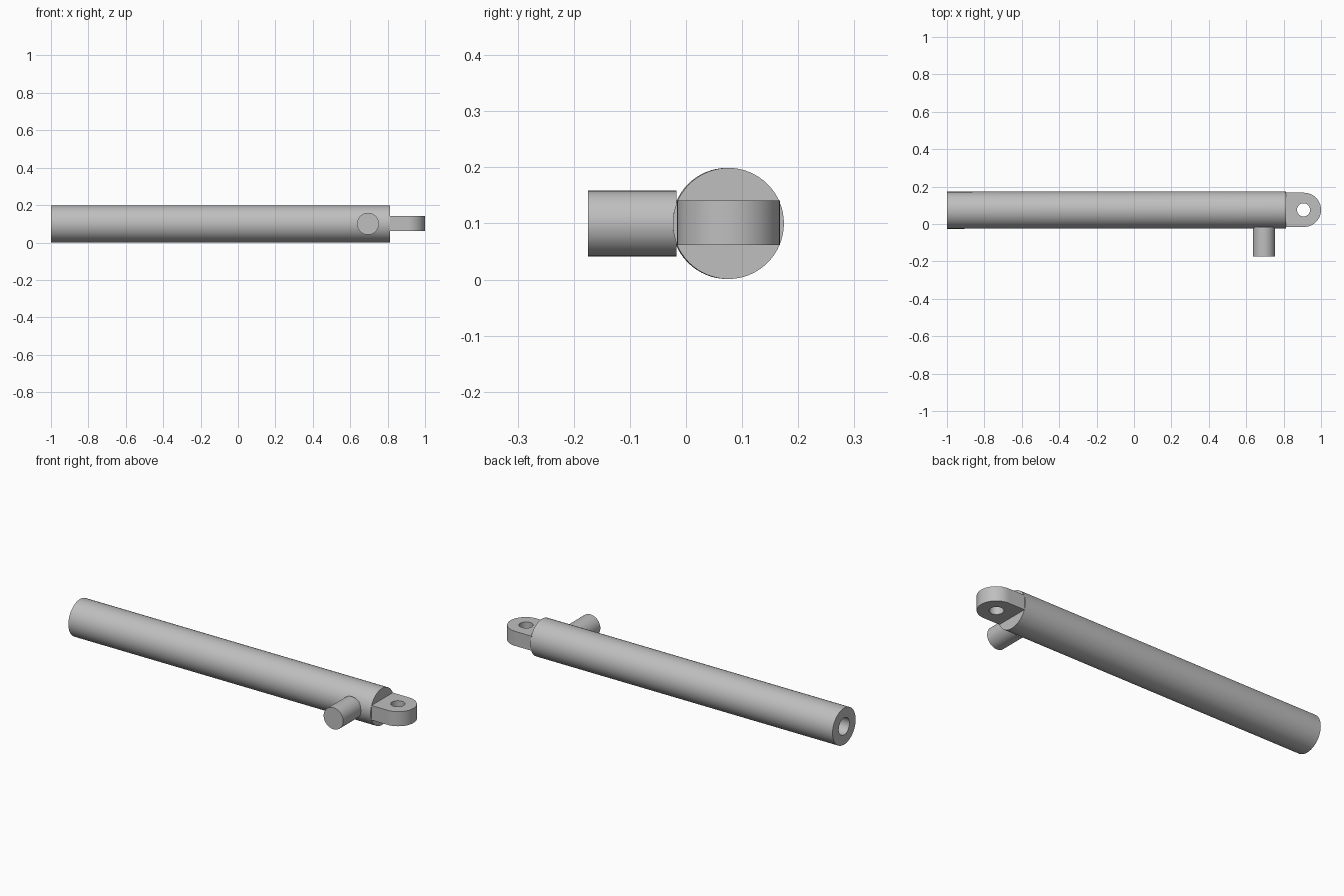
import bpy
import bmesh
from math import sin, cos, pi, radians
from mathutils import Vector

cube = bpy.data.objects.get("Cube")
if cube:
    bpy.data.objects.remove(cube, do_unlink=True)

steel = bpy.data.materials.new("light_grey_steel")
steel.use_nodes = True
GREY = (0.52, 0.52, 0.52, 1)
steel.diffuse_color = GREY
steel.node_tree.nodes["Principled BSDF"].inputs["Base Color"].default_value = GREY

SIDES = 64
ANGLES = [2 * pi * i / SIDES for i in range(SIDES)]


def loft(name, rings, closed=False):
    """Skin a list of rings; cap both ends, or join last to first."""
    bm = bmesh.new()
    loops = [[bm.verts.new(p) for p in ring] for ring in rings]
    pairs = list(zip(loops, loops[1:]))
    if closed:
        pairs.append((loops[-1], loops[0]))
    else:
        bm.faces.new(loops[0])
        bm.faces.new(loops[-1])
    for a, b in pairs:
        for i in range(SIDES):
            j = (i + 1) % SIDES
            bm.faces.new((a[i], a[j], b[j], b[i]))
    bmesh.ops.recalc_face_normals(bm, faces=bm.faces)
    mesh = bpy.data.meshes.new(name)
    bm.to_mesh(mesh)
    bm.free()
    mesh.materials.append(steel)
    obj = bpy.data.objects.new(name, mesh)
    bpy.context.collection.objects.link(obj)
    bpy.ops.object.select_all(action="DESELECT")
    obj.select_set(True)
    bpy.context.view_layer.objects.active = obj
    bpy.ops.object.shade_smooth_by_angle(angle=radians(30))
    return obj


def ring_x(x, y, r):
    return [Vector((x, y + r * cos(a), 0.1 + r * sin(a))) for a in ANGLES]


def ring_y(x, y, r):
    return [Vector((x + r * cos(a), y, 0.1 + r * sin(a))) for a in ANGLES]


# Barrel with a deep blind bore, open at the left end
NEAR, FAR = 0.0755, 0.0735
loft("barrel", [ring_x(0.6, NEAR, 0.046), ring_x(-1, FAR, 0.046),
                ring_x(-1, FAR, 0.099), ring_x(0.812, NEAR, 0.099)])

# Side trunnion pin
loft("trunnion_pin", [ring_y(0.695, -0.175, 0.0585), ring_y(0.695, -0.017, 0.0585)])

# Mounting lug: half round at the tip, square at the barrel, with a pin hole
LUG_R, HOLE_R, BACK = 0.0915, 0.035, 0.1


def lug_outline(z):
    pts = []
    for a in ANGLES:
        c, s = cos(a), sin(a)
        if c < -1e-6:
            k = max(abs(c), abs(s))
            c, s = c / k * BACK / LUG_R, s / k
        pts.append(Vector((0.9085 + LUG_R * c, 0.0757 + LUG_R * s, z)))
    return pts


def lug_hole(z):
    return [Vector((0.9065 + HOLE_R * cos(a), 0.0757 + HOLE_R * sin(a), z)) for a in ANGLES]


LOW, HIGH = 0.0615, 0.1405
loft("mounting_lug", [lug_hole(LOW), lug_outline(LOW), lug_outline(HIGH), lug_hole(HIGH)],
     closed=True)
